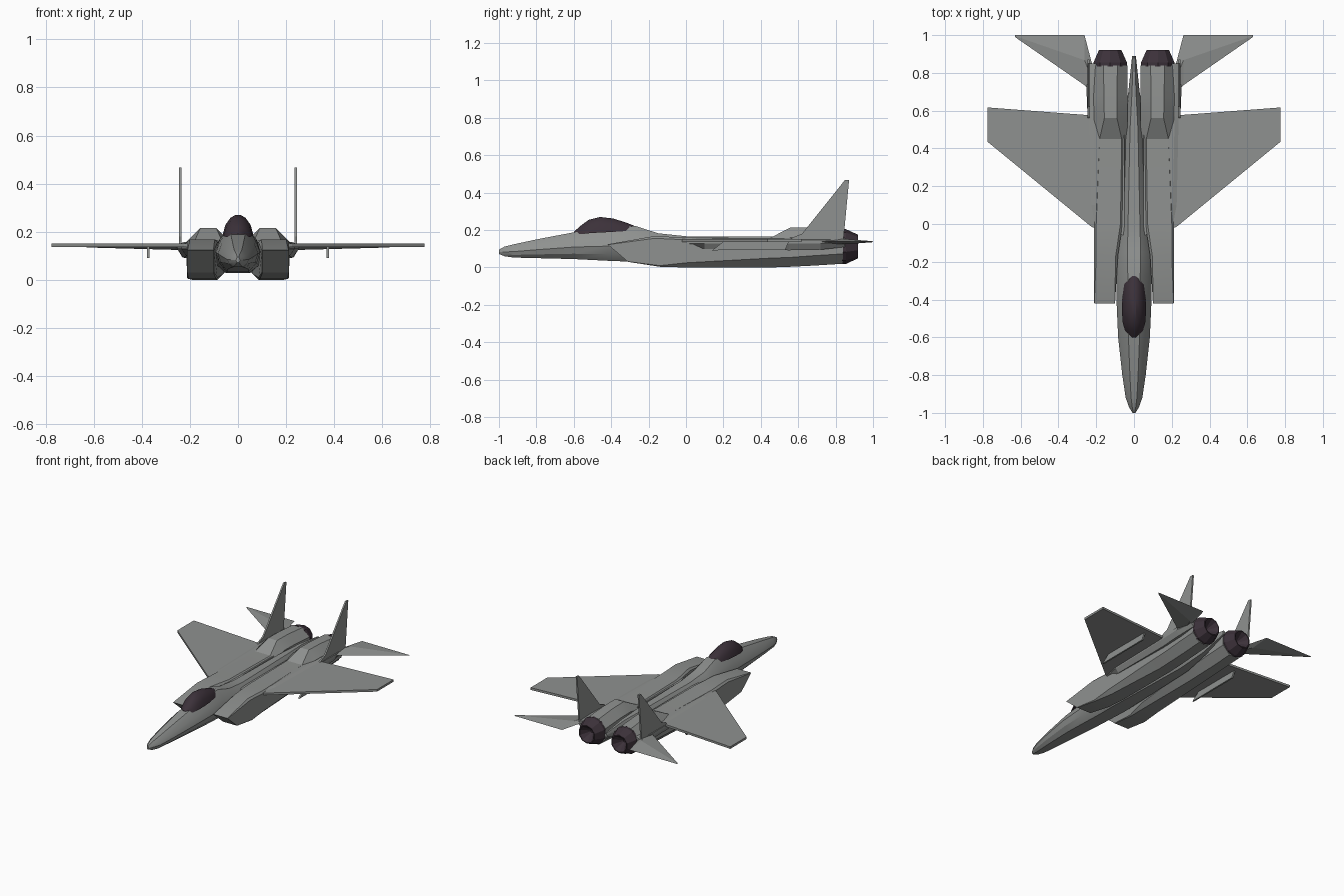
import bpy, bmesh, math

if "Cube" in bpy.data.objects:
    bpy.data.objects.remove(bpy.data.objects["Cube"])


def material(name, rgb):
    m = bpy.data.materials.new(name)
    m.diffuse_color = (*rgb, 1)
    m.use_nodes = True
    m.node_tree.nodes["Principled BSDF"].inputs["Base Color"].default_value = m.diffuse_color
    return m


GREY = material("airframe grey", (0.275, 0.285, 0.278))
DARK = material("dark plum", (0.045, 0.031, 0.042))


def loft(name, rings, mat, smooth=0):
    """Skin a row of equal-length point rings and cap both ends."""
    bm = bmesh.new()
    vs = [[bm.verts.new(p) for p in r] for r in rings]
    n = len(rings[0])
    for a, b in zip(vs, vs[1:]):
        for i in range(n):
            j = (i + 1) % n
            bm.faces.new((a[i], a[j], b[j], b[i]))
    bm.faces.new(vs[0])
    bm.faces.new(vs[-1])
    bmesh.ops.recalc_face_normals(bm, faces=bm.faces)
    me = bpy.data.meshes.new(name)
    bm.to_mesh(me)
    bm.free()
    me.materials.append(mat)
    ob = bpy.data.objects.new(name, me)
    bpy.context.collection.objects.link(ob)
    if smooth:
        bpy.ops.object.select_all(action='DESELECT')
        ob.select_set(True)
        bpy.context.view_layer.objects.active = ob
        bpy.ops.object.shade_smooth_by_angle(angle=math.radians(smooth))
    return ob


def both_ways(half):
    """Close a right-hand half profile with its mirror image."""
    return half + [(-x, y, z) for x, y, z in reversed(half)]


# Fuselage: y, half width, bottom, top
body = [(-1.0, .008, .072, .095), (-.97, .026, .06, .112), (-.92, .044, .053, .124),
        (-.8, .062, .05, .15), (-.6, .084, .045, .188), (-.42, .092, .036, .21),
        (-.27, .094, .03, .222), (-.15, .1, .028, .183), (0, .09, .028, .167),
        (.5, .06, .03, .166), (.7, .03, .06, .163), (.89, .01, .115, .142)]
loft("fuselage", [both_ways([(w * .5, y, b), (w * .85, y, b + .2 * (t - b)),
                             (w, y, b + .45 * (t - b)), (w * .82, y, b + .72 * (t - b)),
                             (w * .35, y, t)]) for y, w, b, t in body], GREY, 25)

# Canopy: y, half width, base, top
glass = [(-.6, .02, .175, .19), (-.565, .048, .178, .222), (-.52, .06, .183, .255),
         (-.46, .064, .187, .27), (-.39, .062, .19, .262), (-.32, .052, .195, .24),
         (-.27, .03, .2, .22)]
loft("canopy", [both_ways([(w, y, b), (w * .82, y, b + .5 * (t - b)),
                           (w * .5, y, b + .85 * (t - b)), (w * .17, y, t)])
                for y, w, b, t in glass], DARK, 25)


def nacelle_ring(s, yt, yb, x0, x1, zb, zt, ct, cb):
    """Box section with chamfered top and bottom; top and bottom may differ in y."""
    pts = [(x0 + cb, zb), (x1 - cb, zb), (x1, zb + cb), (x1, zt - ct),
           (x1 - ct, zt), (x0 + ct, zt), (x0, zt - ct), (x0, zb + cb)]
    return [(s * x, yb + (yt - yb) * (z - zb) / (zt - zb), z) for x, z in pts]


# Intake and engine nacelle: y top, y bottom, x inner, x outer, bottom, top, chamfers
nacelle = [(-.42, -.31, .1, .212, .03, .124, .002, .002),
           (-.17, -.14, .085, .212, .004, .168, .012, .006),
           (0, 0, .06, .212, 0, .16, .012, .025),
           (.45, .45, .035, .212, 0, .158, .03, .05),
           (.56, .56, .035, .212, .004, .215, .055, .05),
           (.68, .68, .035, .214, .01, .213, .055, .053),
           (.84, .84, .035, .215, .02, .2, .053, .053)]


def slab(name, outline, z0, z1):
    return loft(name, [[(x, y, z) for x, y in outline] for z in (z0, z1)], GREY)


def plate(name, x, thick, outline):
    """Upright plate from a (y, z) side outline."""
    return loft(name, [[(x + d, y, z) for y, z in outline]
                       for d in (-thick / 2, thick / 2)], GREY)


for s, side in ((1, "right"), (-1, "left")):
    loft("nacelle_" + side, [nacelle_ring(s, *n) for n in nacelle], GREY, 25)

    # Exhaust nozzle: outer wall, then back inside as a hollow cone
    noz = [(.835, .093), (.855, .093), (.92, .063), (.92, .057), (.86, .01)]
    loft("nozzle_" + side,
         [[(s * .126 + r * math.cos((i + .5) * math.pi / 5), y,
            .112 + r * math.sin((i + .5) * math.pi / 5)) for i in range(10)]
          for y, r in noz], DARK)

    # Main wing, carried through to the centre
    slab("wing_" + side, [(s * x, y) for x, y in
                          [(.05, -.06), (.2, -.025), (.225, -.015), (.775, .435),
                           (.775, .617), (.25, .577), (.05, .577)]], .136, .151)

    # Tail boom beside the engine
    boom = [(-.02, .212, .125), (.1, .235, .1), (.55, .245, .092), (.72, .252, .095),
            (.85, .238, .11)]
    loft("tail_boom_" + side,
         [[(s * .18, y, b), (s * (x - .02), y, b), (s * x, y, .128), (s * x, y, .148),
           (s * (x - .03), y, .158), (s * .18, y, .158)] for y, x, b in boom], GREY)

    # Horizontal tail with a lens-like root and thin tip
    tail = [(.22, .69, .84, .013), (.262, .735, 1.0, .013), (.63, .99, 1.0, .003)]
    loft("tailplane_" + side,
         [[(s * x, y0, .138), (s * x, y0 + .5 * (y1 - y0), .138 + h),
           (s * x, y1, .138), (s * x, y0 + .5 * (y1 - y0), .138 - h)]
          for x, y0, y1, h in tail], GREY)

    # Vertical fin
    plate("fin_" + side, s * .24, .011,
          [(.54, .13), (.57, .16), (.62, .18), (.85, .468), (.872, .468), (.84, .13)])

    # Underwing pylon
    plate("pylon_" + side, s * .373, .011,
          [(.14, .092), (.2, .138), (.55, .138), (.53, .094)])
